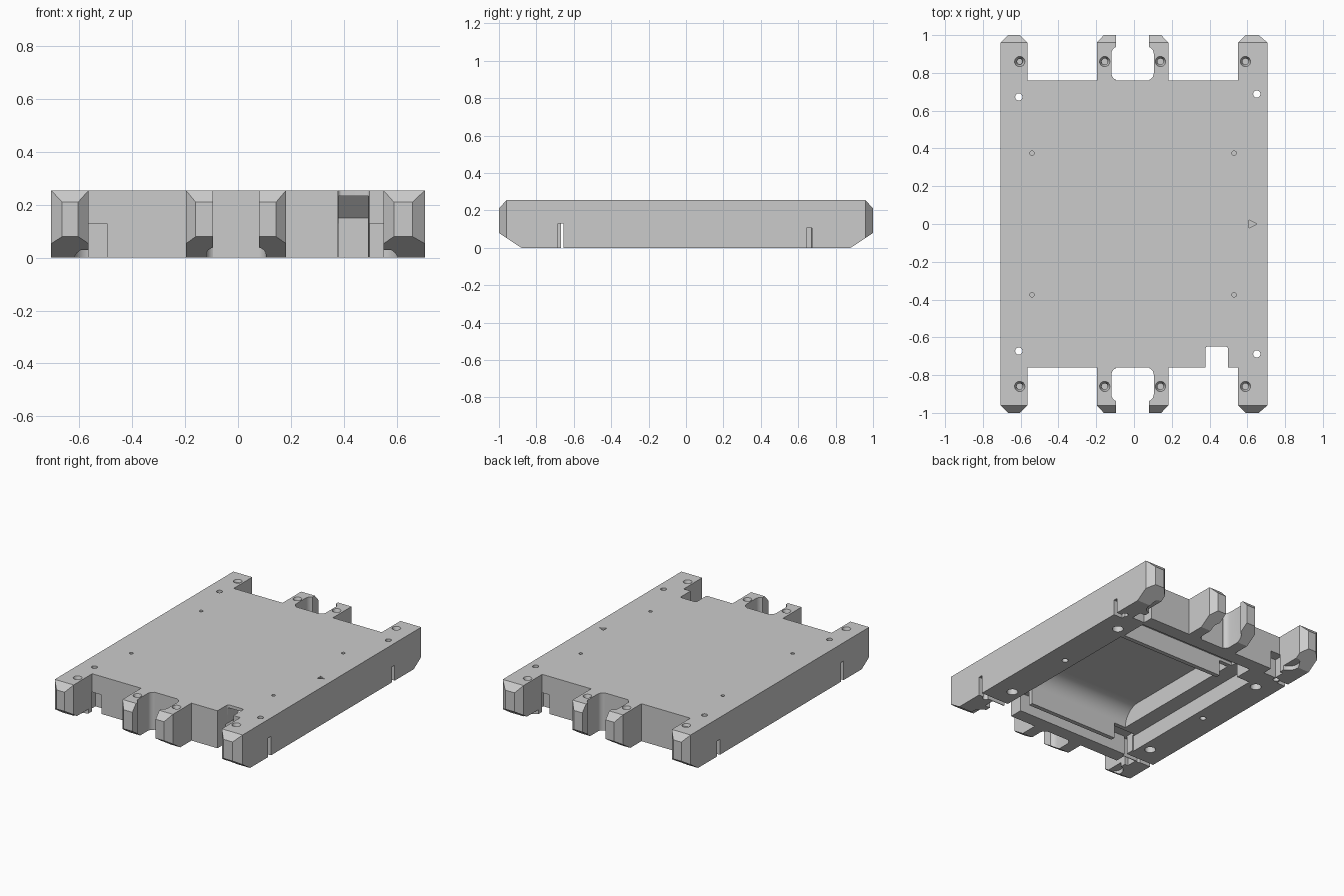
import bpy, bmesh
from math import sin, cos, pi, radians

cube = bpy.data.objects.get("Cube")
if cube:
    bpy.data.objects.remove(cube, do_unlink=True)

grey = bpy.data.materials.new("plain grey")
grey.use_nodes = True
grey.diffuse_color = (0.6, 0.6, 0.6, 1)
grey.node_tree.nodes["Principled BSDF"].inputs["Base Color"].default_value = grey.diffuse_color

TOP, EDGE, WALL = 0.255, 0.707, 0.76
LOW = -0.05          # cutters start below the model
HIGH = 0.3           # and end above it


def hull(name, points):
    """Convex solid wrapped around the given points."""
    bm = bmesh.new()
    for p in points:
        bm.verts.new(p)
    bmesh.ops.convex_hull(bm, input=bm.verts)
    bmesh.ops.dissolve_limit(bm, angle_limit=radians(0.5), verts=bm.verts, edges=bm.edges)
    bmesh.ops.recalc_face_normals(bm, faces=bm.faces)
    mesh = bpy.data.meshes.new(name)
    bm.to_mesh(mesh)
    bm.free()
    mesh.materials.append(grey)
    ob = bpy.data.objects.new(name, mesh)
    bpy.context.scene.collection.objects.link(ob)
    return ob


def box(name, x0, x1, y0, y1, z0, z1):
    return hull(name, [(x, y, z) for x in (x0, x1) for y in (y0, y1) for z in (z0, z1)])


def cone(name, x, y, z0, z1, r0, r1, n=24):
    return hull(name, [(x + r * cos(2 * pi * i / n), y + r * sin(2 * pi * i / n), z)
                       for z, r in ((z0, r0), (z1, r1)) for i in range(n)])


def rounded(name, x0, x1, y0, y1, z0, z1, r, n=6):
    """Box with rounded vertical edges."""
    pts = []
    for q, (cx, cy) in enumerate(((x1 - r, y1 - r), (x0 + r, y1 - r),
                                  (x0 + r, y0 + r), (x1 - r, y0 + r))):
        for i in range(n + 1):
            a = (q + i / n) * pi / 2
            pts += [(cx + r * cos(a), cy + r * sin(a), z) for z in (z0, z1)]
    return hull(name, pts)


def leg(x0, x1, tip0, tip1, s):
    """End leg with a chamfered nose, pointing to s * y."""
    pts = []
    for x in (x0, x1):
        pts += [(x, s * y, z) for y, z in
                ((0.7, 0), (0.7, TOP), (0.88, 0), (0.96, 0.053), (0.96, TOP))]
    for x in (tip0, tip1):
        pts += [(x, s, 0.08), (x, s, 0.21)]
    return hull("leg", pts)


body = box("body", -EDGE, EDGE, -WALL, WALL, 0, TOP)
tools = []


def add(ob, operation="DIFFERENCE"):
    mod = body.modifiers.new(ob.name, "BOOLEAN")
    mod.operation, mod.solver, mod.object = operation, "EXACT", ob
    ob.hide_render = True
    tools.append(ob)


for s in (-1, 1):
    # Legs at each end
    for spec in ((-EDGE, -0.565, -0.665, -0.605), (-0.197, -0.095, -0.16, -0.095),
                 (0.08, 0.182, 0.08, 0.144), (0.55, EDGE, 0.59, 0.66)):
        add(leg(*spec, s), "UNION")
for s in (-1, 1):
    # Rounded gap between the middle legs
    y0, y1 = sorted((s * WALL, s * 0.94))
    add(rounded("leg_gap", -0.12, 0.105, y0, y1, LOW, HIGH, 0.04))
    # Countersunk screw holes in the legs
    for x in (-0.605, -0.155, 0.14, 0.59):
        add(cone("screw_seat", x, s * 0.86, 0.22, TOP + 0.01, 0.014, 0.031))
        add(cone("screw_hole", x, s * 0.86, 0.1, 0.24, 0.016, 0.016))
    # Shallow reliefs under the inner edges of the legs
    for x in (-0.55, -0.05, 0.035, 0.535):
        add(cone("foot_relief", x, s * 0.87, LOW, 0.03, 0.07, 0.07))
    # Pin holes right through the rails
    for x, y in ((-0.61, 0.673), (0.65, 0.688)):
        add(cone("pin_hole", x, s * y, LOW, HIGH, 0.019, 0.019))
    # Small blind dimples on top
    for x in (-0.54, 0.53):
        add(cone("dimple", x, s * 0.375, 0.23, HIGH, 0.012, 0.012, 16))
    # Holes under the rails
    for y in (-0.52, 0, 0.52):
        r = 0.035 if y else 0.02
        add(cone("rail_hole", s * 0.57, y, LOW, 0.04, r, r))
    # Side slits
    x0, x1 = sorted((s * 0.48, s * 0.75))
    add(box("front_slit", x0, x1, -0.685, -0.655, LOW, 0.13))
    x0, x1 = sorted((s * 0.64, s * 0.75))
    add(box("rear_slit", x0, x1, 0.645, 0.675, LOW, 0.105))
    # Corner pockets beside the outer legs
    for t in (-1, 1):
        x0, x1 = sorted((s * 0.495, s * 0.59))
        y0, y1 = sorted((t * 0.69, t * (WALL + 0.004)))
        add(box("corner_pocket", x0, x1, y0, y1, LOW, 0.13))

# Arrow mark on the top
add(hull("arrow_mark", [(x, y, z) for x, y in ((0.61, 0.02), (0.61, -0.02), (0.65, 0))
                        for z in (0.24, HIGH)]))
# Cable notch in the front edge and its channel into the bay
add(rounded("cable_notch", 0.378, 0.498, -0.9, -0.648, LOW, HIGH, 0.015))
add(box("cable_channel", 0.38, 0.494, -0.66, -0.4, LOW, 0.234))
# Deep bay underneath: coved front end, sloped rear end
r, ceiling, y0, y1 = 0.12, 0.236, -0.55, 0.455
profile = [(y0, LOW), (y1, LOW), (y1, 0.15), (y1 - 0.08, ceiling)]
profile += [(y0 + r - r * sin(i * pi / 20), ceiling - r + r * cos(i * pi / 20))
            for i in range(11)]
add(hull("deep_bay", [(x, y, z) for x in (-0.39, 0.492) for y, z in profile]))
# Shallow ledge beside the bay, and cross recesses at both ends
add(box("bay_ledge", -0.5, -0.3, -0.6, 0.54, LOW, 0.11))
add(box("front_recess", -0.49, 0.49, -0.667, -0.58, LOW, 0.13))
add(box("rear_recess", -0.4, 0.485, 0.485, 0.665, LOW, 0.13))

# Bake the solid and drop the cutters
bpy.context.view_layer.update()
deps = bpy.context.evaluated_depsgraph_get()
baked = bpy.data.meshes.new_from_object(body.evaluated_get(deps))
body.modifiers.clear()
body.data = baked
for ob in tools:
    bpy.data.objects.remove(ob, do_unlink=True)
baked.materials.clear()
baked.materials.append(grey)
for f in baked.polygons:
    f.material_index = 0

bpy.ops.object.select_all(action="DESELECT")
body.select_set(True)
bpy.context.view_layer.objects.active = body
bpy.ops.object.shade_smooth_by_angle(angle=radians(30))
